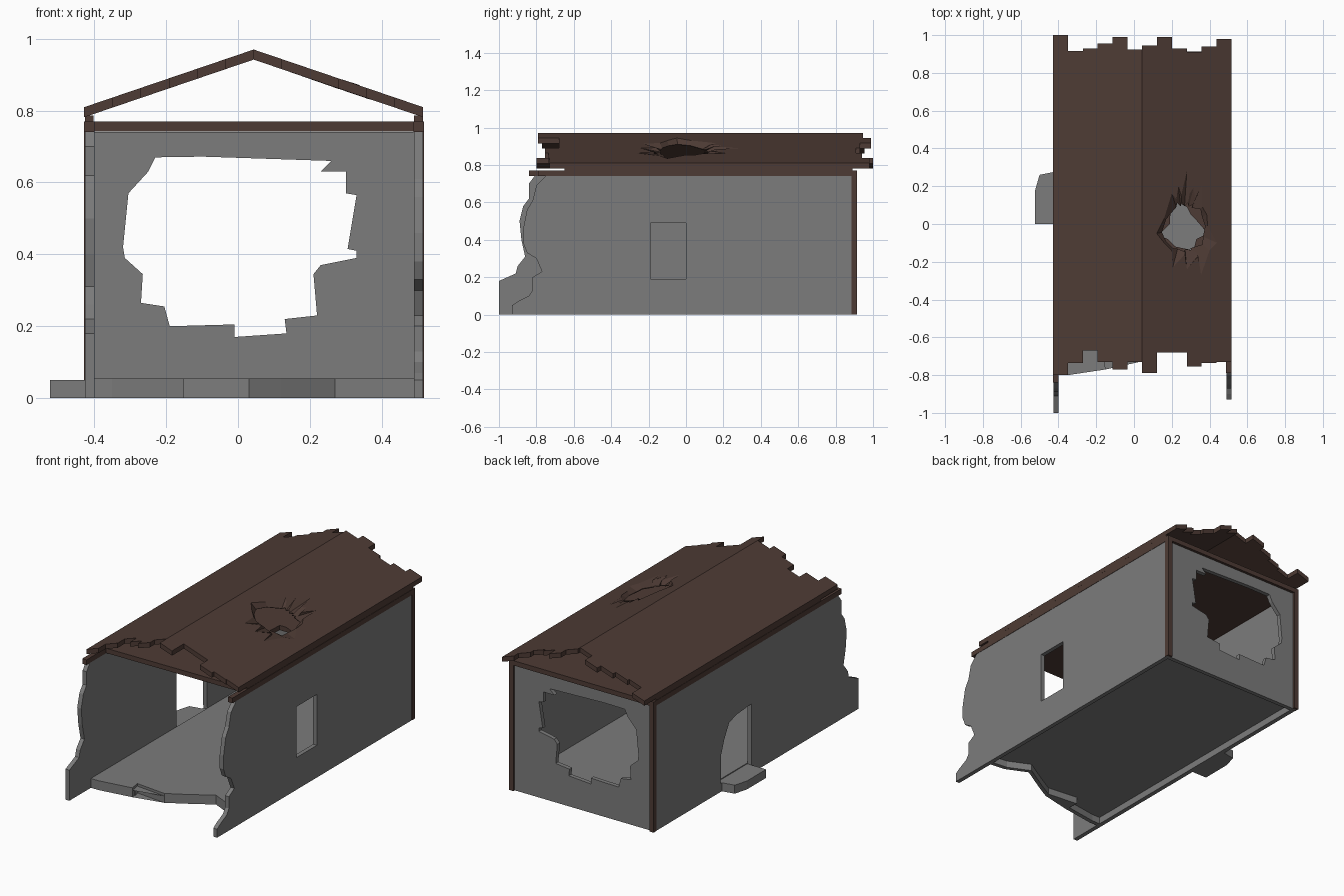
import bpy, bmesh, math
from mathutils import Vector

if "Cube" in bpy.data.objects:
    bpy.data.objects.remove(bpy.data.objects["Cube"])


def material(name, rgb):
    m = bpy.data.materials.new(name)
    m.diffuse_color = (*rgb, 1)
    m.use_nodes = True
    m.node_tree.nodes["Principled BSDF"].inputs["Base Color"].default_value = m.diffuse_color
    return m


GREY = material("grey plaster", (0.2, 0.2, 0.2))
BROWN = material("dark brown wood", (0.076, 0.044, 0.035))


def finish(bm, name, mat):
    bmesh.ops.recalc_face_normals(bm, faces=bm.faces)
    me = bpy.data.meshes.new(name)
    bm.to_mesh(me)
    bm.free()
    me.materials.append(mat)
    ob = bpy.data.objects.new(name, me)
    bpy.context.collection.objects.link(ob)
    return ob


def slab(name, loops, place, offset, mat):
    """Fill 2D loops (outline, then holes), place in space, extrude by offset."""
    bm = bmesh.new()
    for loop in loops:
        vs = [bm.verts.new((a, b, 0)) for a, b in loop]
        for i, v in enumerate(vs):
            bm.edges.new((v, vs[(i + 1) % len(vs)]))
    bmesh.ops.triangle_fill(bm, use_beauty=True, edges=bm.edges[:], normal=(0, 0, 1))
    for v in bm.verts:
        v.co = Vector(place(v.co.x, v.co.y))
    rim = [e for e in bm.edges if e.is_boundary]
    ext = bmesh.ops.duplicate(bm, geom=bm.verts[:] + bm.edges[:] + bm.faces[:])
    vmap = ext["vert_map"]
    for g in ext["geom"]:
        if isinstance(g, bmesh.types.BMVert):
            g.co += Vector(offset)
    for e in rim:
        a, b = e.verts
        bm.faces.new((a, b, vmap[b], vmap[a]))
    return finish(bm, name, mat)


def box(name, lo, hi, mat):
    return slab(name, [[(lo[0], lo[1]), (hi[0], lo[1]), (hi[0], hi[1]), (lo[0], hi[1])]],
                lambda a, b: (a, b, lo[2]), (0, 0, hi[2] - lo[2]), mat)


# Side walls with broken front edges, a window and a broken doorway
right_edge = [(-.93, 0), (-.93, .05), (-.90, .07), (-.84, .10), (-.82, .13), (-.82, .20),
              (-.77, .23), (-.80, .30), (-.85, .33), (-.87, .38), (-.87, .46),
              (-.85, .56), (-.82, .61), (-.80, .69), (-.75, .74)]
left_edge = [(-1, 0), (-1, .18), (-.91, .22), (-.90, .26), (-.86, .31), (-.88, .40),
             (-.89, .50), (-.87, .58), (-.84, .62), (-.84, .70), (-.81, .74)]
back = [(.90, .74), (.90, 0)]
window = [(-.19, .19), (0, .19), (0, .49), (-.19, .49)]
doorway = [(0, .05), (.285, .05), (.28, .22), (.25, .30), (.205, .38), (.13, .40), (0, .41)]
slab("right_wall", [right_edge + back, window], lambda a, b: (.49, a, b), (.025, 0, 0), GREY)
slab("left_wall", [left_edge + back, doorway], lambda a, b: (-.426, a, b), (.026, 0, 0), GREY)

# Back wall with a ragged hole
hole = [(-.23, .67), (-.1, .672), (.26, .66), (.23, .63), (.3, .63), (.3, .57), (.33, .565),
        (.305, .415), (.33, .41), (.33, .39), (.23, .37), (.21, .345), (.22, .23),
        (.13, .22), (.135, .18), (-.01, .17), (-.01, .205), (-.19, .2), (-.205, .255),
        (-.27, .265), (-.265, .345), (-.315, .39), (-.32, .42), (-.305, .57), (-.25, .63)]
slab("back_wall", [[(-.40, 0), (.49, 0), (.49, .74), (-.40, .74)], hole],
     lambda a, b: (a, .875, b), (0, .025, 0), GREY)

# Floor sheet with broken front edge and a lip down to the ground, and door step
edge = [(-.40, -.80), (-.35, -.80), (-.15, -.77), (-.16, -.71), (.03, -.73),
        (.12, -.68), (.27, -.59), (.40, -.65), (.49, -.66)]
slab("floor", [[(-.40, .875)] + edge + [(.49, .875)]],
     lambda a, b: (a, b, .04), (0, 0, .015), GREY)
slab("floor_front_lip", [edge + [(x, y + .025) for x, y in reversed(edge)]],
     lambda a, b: (a, b, 0), (0, 0, .04), GREY)
slab("door_step", [[(-.426, 0), (-.426, .275), (-.50, .26), (-.523, .18), (-.523, 0)]],
     lambda a, b: (a, b, 0), (0, 0, .05), GREY)

# Wooden frame: back corner posts, wall-top beams and eave boards
for side, x0, x1, front in (("left", -.428, -.40, -.84), ("right", .488, .517, -.79)):
    box(side + "_corner_post", (x0, .884, 0), (x1, .913, .74), BROWN)
    box(side + "_top_beam", (x0, front, .74), (x1, .913, .77), BROWN)
    box(side + "_eave_board", (x0 + .002, -.65, .77), (x1 - .002, .89, .787), BROWN)

# Ceiling boards closing the loft, pierced below the roof hole
pierced = [(.13, -.06), (.19, 0), (.195, .11), (.24, .11), (.28, .09), (.30, .05),
           (.33, .02), (.39, -.05), (.33, -.08), (.315, -.14), (.22, -.12), (.18, -.08)]
slab("ceiling", [[(-.40, -.66), (.488, -.65), (.488, .913), (-.40, .913)], pierced],
     lambda a, b: (a, b, .742), (0, 0, .028), BROWN)

# Gable roof with uneven plank ends and a splintered hole
X0, W, RIDGE = -.428, .0786, .0436
front_ends = [-.80, -.735, -.67, -.73, -.77, -.73, -.79, -.68, -.68, -.755, -.735, -.73]
back_ends = [1.0, .915, .93, .955, .99, .925, .945, .99, .93, .91, .94, .98]


def roof(x, y, drop=0):
    return (x, y, .97 - abs(x - RIDGE) * .34 - drop)


def outline(planks):
    pts = []
    for i in planks:
        pts += [(X0 + i * W, front_ends[i]), (X0 + (i + 1) * W, front_ends[i])]
    for i in reversed(planks):
        pts += [(X0 + (i + 1) * W, back_ends[i]), (X0 + i * W, back_ends[i])]
    return [p for k, p in enumerate(pts) if p != pts[k - 1]]


burst = [(.12, -.05), (.16, .03), (.20, .16), (.225, .13), (.235, .20), (.25, .15),
         (.28, .28), (.295, .16), (.315, .19), (.325, .13), (.36, .21), (.362, .09),
         (.385, .05), (.39, -.01), (.44, -.10), (.40, -.14), (.355, -.27), (.34, -.17),
         (.28, -.24), (.27, -.16), (.205, -.23), (.20, -.14), (.16, -.10)]
planks = list(range(12))
slab("left_roof", [outline(planks[:6])], roof, (0, 0, -.028), BROWN)
slab("right_roof", [outline(planks[6:]), burst], roof, (0, 0, -.028), BROWN)

# Splintered boards pressed slightly inward around the roof hole
bm = bmesh.new()
centre = Vector((.26, -.02))
rings = []
for i, p in enumerate(burst):
    d = Vector(p) - centre
    q = centre + d.normalized() * min(.9 * d.length, .115 + .02 * (i % 2))
    rings.append((bm.verts.new(roof(*p)), bm.verts.new(roof(q.x, q.y, .024))))
for i, (a, b) in enumerate(rings):
    c, d = rings[(i + 1) % len(rings)]
    bm.faces.new((a, b, d, c))
splinters = finish(bm, "roof_splinters", BROWN)
mod = splinters.modifiers.new("thickness", "SOLIDIFY")
mod.thickness = .005
